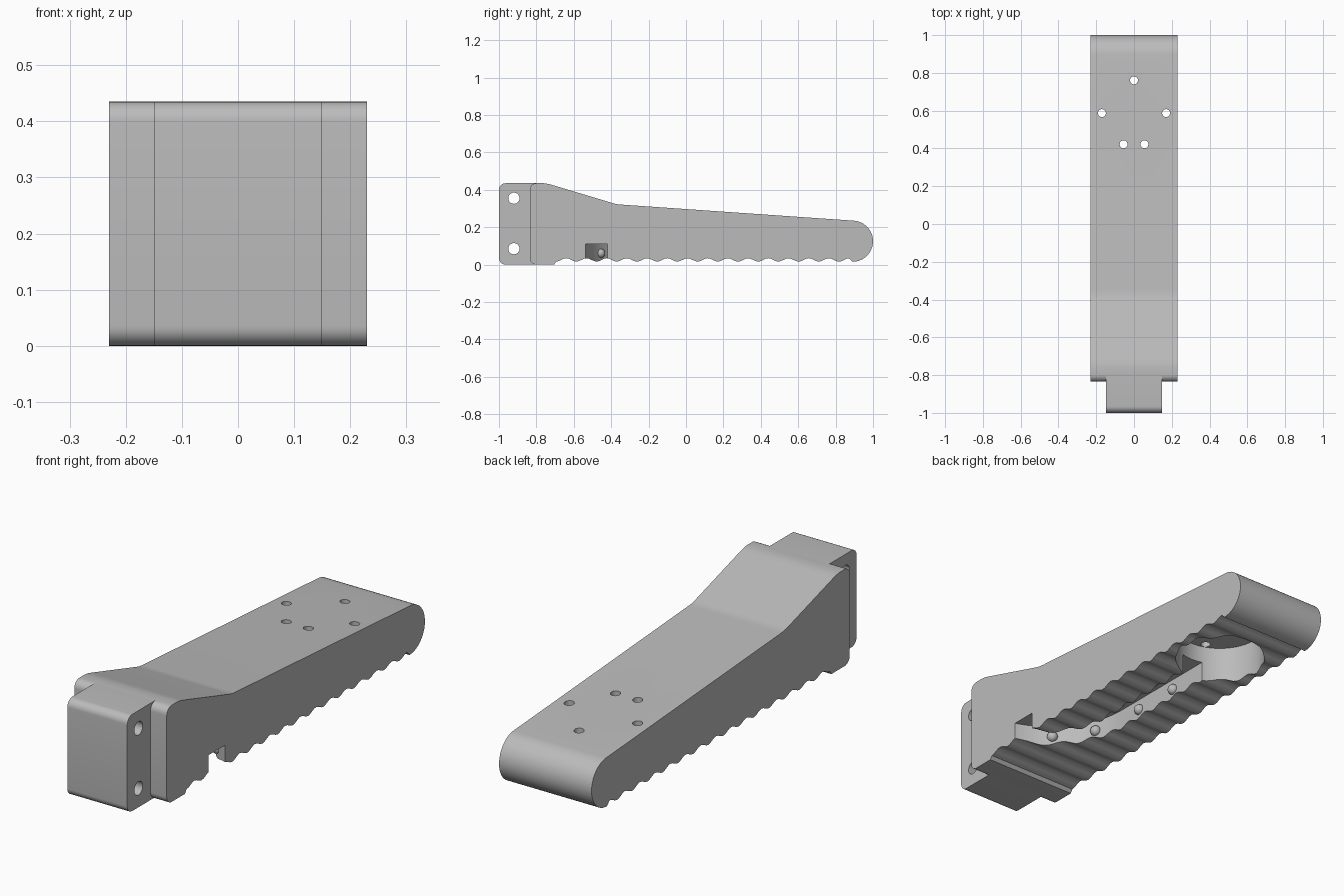
import bpy, bmesh
from math import sin, cos, pi, radians
from mathutils import Matrix

cube = bpy.data.objects.get("Cube")
if cube:
    bpy.data.objects.remove(cube)

grey = bpy.data.materials.new("plain_grey")
grey.use_nodes = True
colour = (0.5, 0.5, 0.5, 1)
grey.diffuse_color = colour
grey.node_tree.nodes["Principled BSDF"].inputs["Base Color"].default_value = colour


def arc(cx, cy, r, start, end, steps=8):
    angles = [radians(start + (end - start) * i / steps) for i in range(steps + 1)]
    return [(cx + r * cos(a), cy + r * sin(a)) for a in angles]


def finish(name, bm):
    bmesh.ops.recalc_face_normals(bm, faces=bm.faces)
    mesh = bpy.data.meshes.new(name)
    bm.to_mesh(mesh)
    bm.free()
    obj = bpy.data.objects.new(name, mesh)
    bpy.context.collection.objects.link(obj)
    mesh.materials.append(grey)
    return obj


def prism(name, outline, low, high, axis):
    """Extrude a YZ outline along x, or an XY outline along z."""
    bm = bmesh.new()
    place = (lambda a, b: (low, a, b)) if axis == "x" else (lambda a, b: (a, b, low))
    face = bm.faces.new([bm.verts.new(place(a, b)) for a, b in outline])
    new = bmesh.ops.extrude_face_region(bm, geom=[face])["geom"]
    d = high - low
    bmesh.ops.translate(bm, vec=(d, 0, 0) if axis == "x" else (0, 0, d),
                        verts=[v for v in new if isinstance(v, bmesh.types.BMVert)])
    return finish(name, bm)


def cut(target, cutter):
    bpy.context.view_layer.objects.active = target
    mod = target.modifiers.new("cut", "BOOLEAN")
    mod.operation, mod.solver, mod.object = "DIFFERENCE", "EXACT", cutter
    bpy.ops.object.modifier_apply(modifier=mod.name)
    bpy.data.objects.remove(cutter)


def smooth(obj):
    bpy.ops.object.select_all(action="DESELECT")
    obj.select_set(True)
    bpy.context.view_layer.objects.active = obj
    bpy.ops.object.shade_smooth_by_angle(angle=radians(30))


# Main body: side profile with rounded ends, sloped top and ribbed underside
top, width, rnd = 0.435, 0.23, 0.035
pitch, first_rib, per_rib = 0.108, -0.64, 8
ribs = []
for i in range(int(14.6 * per_rib) + 1):
    y = first_rib + pitch * (i / per_rib - 0.5)
    ribs.append((y, 0.025 + 0.009 * cos(2 * pi * (y - first_rib) / pitch)))
profile = arc(-0.835 + rnd, rnd, rnd, 180, 270) + [(-0.705, 0)]
profile += [p for p in ribs if p[0] < 0.888]
profile += arc(0.89, 0.125, 0.11, -90, 86, 24)
profile += [(-0.35, 0.321), (-0.37, 0.323), (-0.39, 0.328)]
profile += [(-0.71, 0.424), (-0.735, 0.431), (-0.76, top)]
profile += arc(-0.835 + rnd, top - rnd, rnd, 90, 180)
body = prism("main_body", profile, -width, width, "x")

# Round speaker-like pocket under the rear end, with five holes above it
pocket_y = 0.585
cut(body, prism("pocket_cutter", arc(0, pocket_y, 0.195, 0, 354.375, 63), -0.1, 0.19, "z"))
for x, y in [(0, 0.76), (-0.17, 0.587), (0.17, 0.587), (-0.055, 0.422), (0.055, 0.422)]:
    cut(body, prism("hole_cutter", arc(x, y, 0.021, 0, 345, 23), 0.15, 0.5, "z"))

# Cable channel: from the left side, bending to the middle and into the pocket
bend_x, bend_y, bend_r, half = 0.35, -0.15, 0.35, 0.055
outer = arc(bend_x, bend_y, bend_r + half, 265, 180, 24) + [(-half, 0.46)]
inner = arc(bend_x, bend_y, bend_r - half, 265, 180, 24) + [(half, 0.46)]
cut(body, prism("channel_cutter", outer + inner[::-1], -0.1, 0.11, "z"))
smooth(body)

# Small retaining bumps on the channel walls
bm = bmesh.new()
for side in (-1, 1):
    spots = [arc(bend_x, bend_y, bend_r - side * half, a, a, 1)[0] for a in (229, 201)]
    spots += [(side * half, -0.03), (side * half, 0.2)]
    for x, y in spots:
        bmesh.ops.create_uvsphere(bm, u_segments=16, v_segments=10, radius=0.024,
                                  matrix=Matrix.Translation((x, y, 0.06)))
smooth(finish("channel_bumps", bm))

# Narrow front tongue with two cross holes
outline = arc(-1 + rnd, rnd, rnd, 180, 270) + [(-0.8, 0), (-0.8, top)]
outline += arc(-1 + rnd, top - rnd, rnd, 90, 180)
tongue = prism("front_tongue", outline, -0.149, 0.149, "x")
for z in (0.085, 0.355):
    cut(tongue, prism("pin_cutter", arc(-0.92, z, 0.03, 0, 348.75, 31), -0.3, 0.3, "x"))
smooth(tongue)
